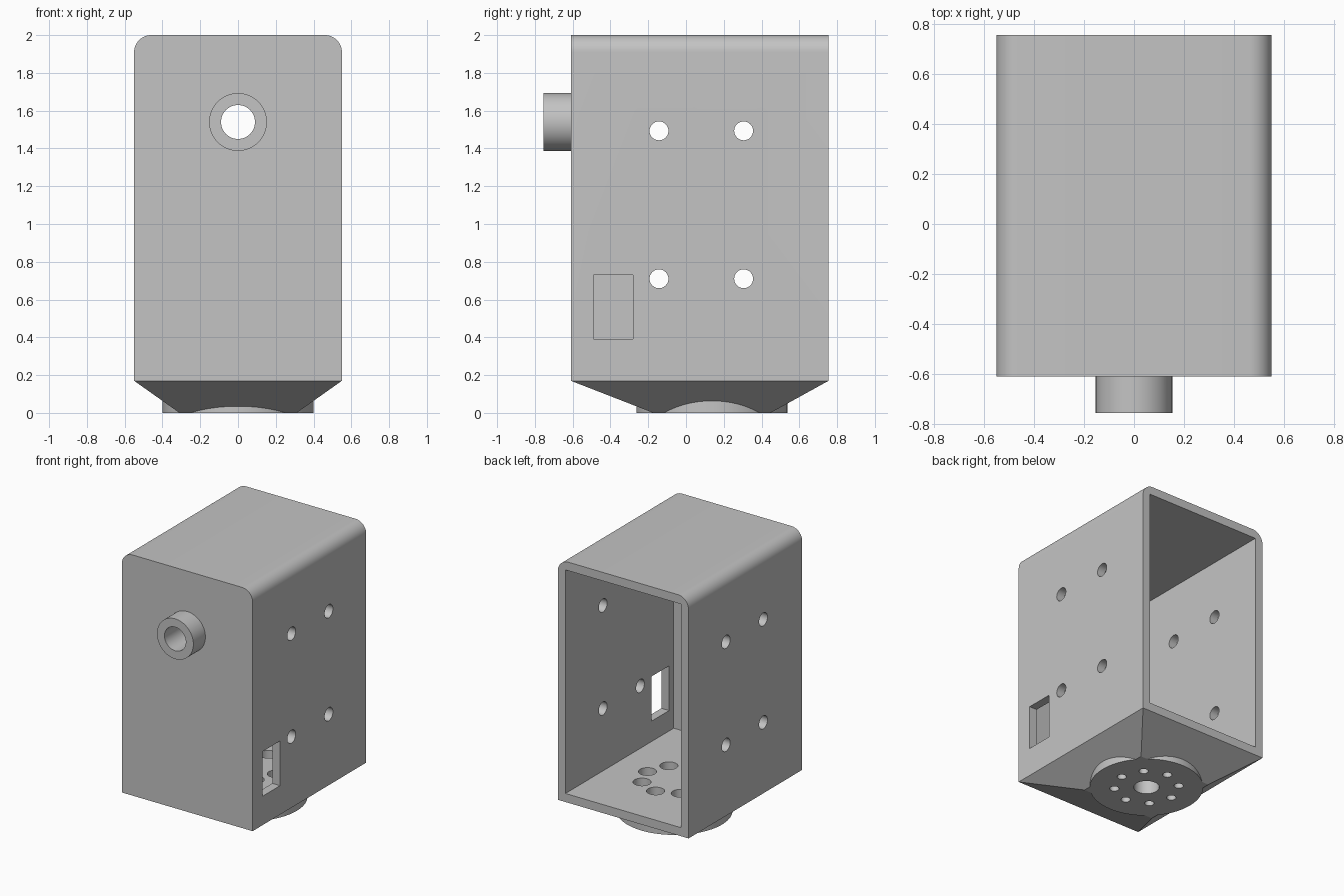
import bpy, bmesh
from math import pi, sin, cos, radians
from mathutils import Matrix, Vector

old = bpy.data.objects.get("Cube")
if old:
    bpy.data.objects.remove(old, do_unlink=True)

# Overall sizes
HALF_W, FRONT, BACK = 0.55, -0.61, 0.755
BASE, TOP, ROUND, WALL = 0.17, 2.0, 0.09, 0.065
MID_Y = 0.137           # centre of the round mounting foot
FLOOR = BASE + WALL

grey = bpy.data.materials.new("plain grey")
grey.use_nodes = True
colour = (0.55, 0.55, 0.55, 1)
grey.diffuse_color = colour
grey.node_tree.nodes["Principled BSDF"].inputs["Base Color"].default_value = colour


def make(name, bm):
    bmesh.ops.recalc_face_normals(bm, faces=bm.faces)
    mesh = bpy.data.meshes.new(name)
    bm.to_mesh(mesh)
    bm.free()
    mesh.materials.append(grey)
    obj = bpy.data.objects.new(name, mesh)
    bpy.context.collection.objects.link(obj)
    return obj


def box(name, low, high):
    bm = bmesh.new()
    bmesh.ops.create_cube(bm, size=1)
    low, high = Vector(low), Vector(high)
    bmesh.ops.scale(bm, vec=high - low, verts=bm.verts)
    bmesh.ops.translate(bm, vec=(low + high) / 2, verts=bm.verts)
    return make(name, bm)


def rod(name, start, end, radius, sides=32):
    """Cylinder between two points."""
    bm = bmesh.new()
    start, end = Vector(start), Vector(end)
    axis = end - start
    turn = axis.to_track_quat('Z', 'Y').to_matrix().to_4x4()
    bmesh.ops.create_cone(bm, cap_ends=True, segments=sides, radius1=radius,
                          radius2=radius, depth=axis.length,
                          matrix=Matrix.Translation((start + end) / 2) @ turn)
    return make(name, bm)


def combine(target, tool, operation):
    bpy.context.view_layer.objects.active = target
    mod = target.modifiers.new(operation.lower(), 'BOOLEAN')
    mod.operation, mod.solver, mod.object = operation, 'EXACT', tool
    bpy.ops.object.modifier_apply(modifier=mod.name)
    bpy.data.objects.remove(tool, do_unlink=True)


# Shell: profile with rounded top edges, extruded front to back
bm = bmesh.new()
profile = [(-HALF_W, BASE), (HALF_W, BASE)]
for side, first in ((1, 0), (-1, 90)):
    for step in range(13):
        a = radians(first + step * 7.5)
        profile.append((side * (HALF_W - ROUND) + ROUND * cos(a),
                        TOP - ROUND + ROUND * sin(a)))
face = bm.faces.new([bm.verts.new((x, FRONT, z)) for x, z in profile])
grown = bmesh.ops.extrude_face_region(bm, geom=[face])["geom"]
bmesh.ops.translate(bm, vec=(0, BACK - FRONT, 0),
                    verts=[v for v in grown if isinstance(v, bmesh.types.BMVert)])
housing = make("housing", bm)

# Tapered underside
foot = 0.31
bm = bmesh.new()
corners = ((-1, -1), (1, -1), (1, 1), (-1, 1))
low = [bm.verts.new((foot * x, MID_Y + foot * y, 0)) for x, y in corners]
high = [bm.verts.new((HALF_W * x, BACK if y > 0 else FRONT, BASE)) for x, y in corners]
bm.faces.new(low)
bm.faces.new(high)
for i in range(4):
    j = (i + 1) % 4
    bm.faces.new((low[i], low[j], high[j], high[i]))
combine(housing, make("underside", bm), 'UNION')

# Round foot and front boss
combine(housing, rod("round_foot", (0, MID_Y, 0), (0, MID_Y, BASE + 0.03), 0.4, 96), 'UNION')
boss_z = 1.54
combine(housing, rod("boss", (0, -0.755, boss_z), (0, FRONT + 0.03, boss_z), 0.153, 64), 'UNION')

# Open cavity at the back
inner = HALF_W - WALL
combine(housing, box("cavity", (-inner, FRONT + WALL, FLOOR), (inner, BACK + 0.2, TOP - WALL)),
        'DIFFERENCE')

# Boss bore, side screw holes and the left window
combine(housing, rod("bore", (0, -1, boss_z), (0, -0.4, boss_z), 0.09, 48), 'DIFFERENCE')
for y in (-0.143, 0.305):
    for z in (0.71, 1.493):
        combine(housing, rod("side_hole", (-1, y, z), (1, y, z), 0.05), 'DIFFERENCE')
combine(housing, box("window", (0.3, -0.49, 0.39), (0.8, -0.28, 0.73)), 'DIFFERENCE')

# Foot: blind centre hole and a ring of counterbored screw holes
combine(housing, rod("centre_hole", (0, MID_Y, -0.1), (0, MID_Y, 0.15), 0.09, 48), 'DIFFERENCE')
for k in range(8):
    a = k * pi / 4
    x, y = 0.228 * cos(a), MID_Y + 0.228 * sin(a)
    combine(housing, rod("screw_hole", (x, y, -0.1), (x, y, 0.4), 0.033), 'DIFFERENCE')
    combine(housing, rod("counterbore", (x, y, 0.1), (x, y, 0.4), 0.063), 'DIFFERENCE')

# Smooth round surfaces, keep all real edges sharp
bpy.ops.object.select_all(action='DESELECT')
housing.select_set(True)
bpy.context.view_layer.objects.active = housing
bpy.ops.object.shade_smooth_by_angle(angle=radians(15))
